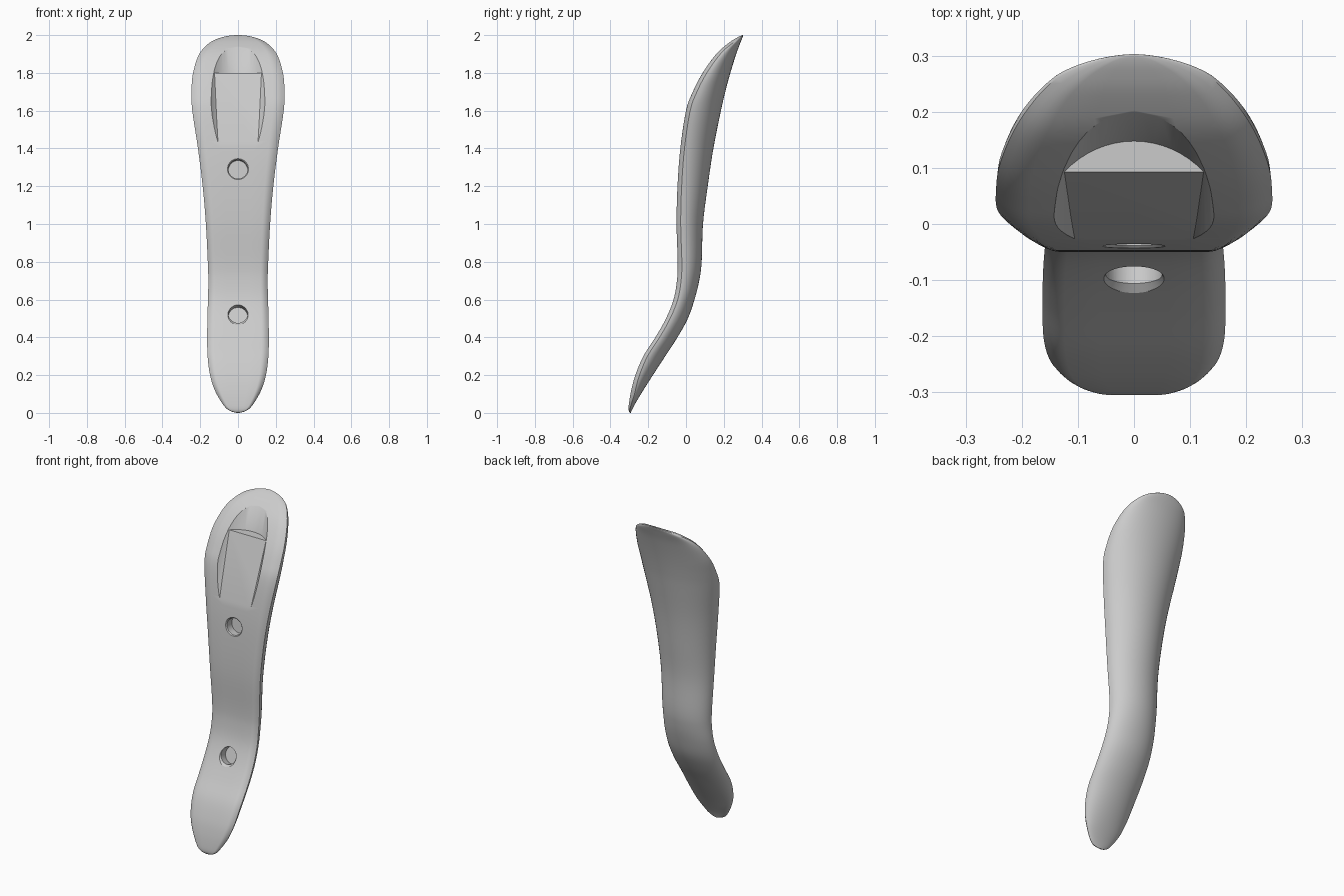
import bpy, bmesh, math
from mathutils import Vector, Matrix

cube = bpy.data.objects.get("Cube")
if cube:
    bpy.data.objects.remove(cube, do_unlink=True)

grey = bpy.data.materials.new("plain grey")
grey.use_nodes = True
colour = (0.6, 0.6, 0.6, 1)
grey.diffuse_color = colour
grey.node_tree.nodes["Principled BSDF"].inputs["Base Color"].default_value = colour

# Stations up the handle: height, front y, back y, half width
STATIONS = [
    (0, -.296, -.292, 0), (.015, -.304, -.286, .05), (.05, -.302, -.268, .083),
    (.12, -.29, -.226, .123), (.2, -.268, -.175, .148), (.3, -.226, -.11, .161),
    (.4, -.162, -.045, .163), (.5, -.106, .01, .162), (.6, -.066, .045, .159),
    (.7, -.048, .07, .157), (.8, -.044, .083, .16), (1, -.05, .09, .17),
    (1.2, -.045, .115, .187), (1.4, -.03, .145, .212), (1.6, 0, .185, .242),
    (1.7, .036, .208, .246), (1.8, .088, .235, .238), (1.9, .16, .266, .205),
    (1.96, .228, .288, .15), (1.99, .276, .3, .08), (2, .3, .303, 0),
]


def smooth_path(points, steps):
    """Catmull-Rom through the stations, with the width mirrored past each tip."""
    pts = [Vector(p) for p in points]
    flip = lambda p: Vector((p[0], p[1], p[2], -p[3]))
    pts = [flip(pts[1])] + pts + [flip(pts[-2])]
    path = []
    for a, b, c, d in zip(pts, pts[1:], pts[2:], pts[3:]):
        for i in range(steps):
            t = i / steps
            path.append(b + (c - a) * (t / 2)
                        + (a * 2 - b * 5 + c * 4 - d) * (t * t / 2)
                        + (b * 3 - a - c * 3 + d) * (t ** 3 / 2))
    return path + [pts[-2]]


def section(z, front, back, half):
    """Flat front, rolled rim, then an elliptical back."""
    roll = half * .24
    depth = min(.022, (back - front) * .4)
    side = [(0, front), ((half - roll) / 2, front)]
    for i in range(5):
        u = i / 4
        side.append((half - roll + roll * u, front + depth * u * u))
    rim = front + depth
    for i in range(1, 13):
        a = math.pi / 2 * i / 12
        side.append((half * math.cos(a), rim + (back - rim) * math.sin(a)))
    side[-1] = (0, back)
    ring = side + [(-x, y) for x, y in side[-2:0:-1]]
    return [Vector((x, y, z)) for x, y in ring]


def finish(bm, name):
    bmesh.ops.recalc_face_normals(bm, faces=bm.faces)
    mesh = bpy.data.meshes.new(name)
    bm.to_mesh(mesh)
    bm.free()
    mesh.materials.append(grey)
    obj = bpy.data.objects.new(name, mesh)
    bpy.context.collection.objects.link(obj)
    return obj


def cylinder(name, radius, top_radius, length, matrix):
    bm = bmesh.new()
    bmesh.ops.create_cone(bm, cap_ends=True, segments=64, radius1=radius,
                          radius2=top_radius, depth=length, matrix=matrix)
    return finish(bm, name)


def subtract(target, cutter):
    mod = target.modifiers.new("cut", 'BOOLEAN')
    mod.operation, mod.solver, mod.object = 'DIFFERENCE', 'EXACT', cutter
    bpy.context.view_layer.objects.active = target
    bpy.ops.object.modifier_apply(modifier=mod.name)
    bpy.data.objects.remove(cutter, do_unlink=True)


# Handle body
path = smooth_path(STATIONS, 5)
bm = bmesh.new()
rings = [[bm.verts.new(p) for p in section(*s)] for s in path[1:-1]]
for low, high in zip(rings, rings[1:]):
    for i in range(len(low)):
        bm.faces.new((low[i - 1], low[i], high[i], high[i - 1]))
for ring, tip in ((rings[0], path[0]), (rings[-1], path[-1])):
    v = bm.verts.new((0, (tip[1] + tip[2]) / 2, tip[0]))
    for i in range(len(ring)):
        bm.faces.new((ring[i - 1], ring[i], v))
handle = finish(bm, "handle")

# Scooped thumb pocket, leaving a sloping flat ramp in its middle
tilt = math.atan(.37)
pocket = cylinder("pocket_cutter", .176, .176, 1.2,
                  Matrix.Translation((0, -.04, 1.8)) @ Matrix.Rotation(-tilt, 4, 'X'))
bm = bmesh.new()
ramp = [(-.16, 1.02), (.093, 1.8), (.6, 1.8), (.6, 1.02)]
left, right = [[bm.verts.new((x, y, z)) for y, z in ramp] for x in (.125, -.125)]
bm.faces.new(left)
bm.faces.new(right)
for i in range(4):
    bm.faces.new((left[i - 1], left[i], right[i], right[i - 1]))
subtract(pocket, finish(bm, "ramp_cutter"))
subtract(handle, pocket)

# Two round blind holes with eased rims
for z, front, lean in ((1.29, -.038, -.08), (.525, -.095, -.3)):
    turn = Matrix.Translation((0, front, z)) @ Matrix.Rotation(math.pi / 2 + lean, 4, 'X')
    subtract(handle, cylinder("hole_cutter", .05, .05, .1, turn))
    subtract(handle, cylinder("rim_cutter", .042, .066, .024, turn))

bpy.ops.object.select_all(action='DESELECT')
handle.select_set(True)
bpy.context.view_layer.objects.active = handle
bpy.ops.object.shade_smooth_by_angle(angle=math.radians(32))
